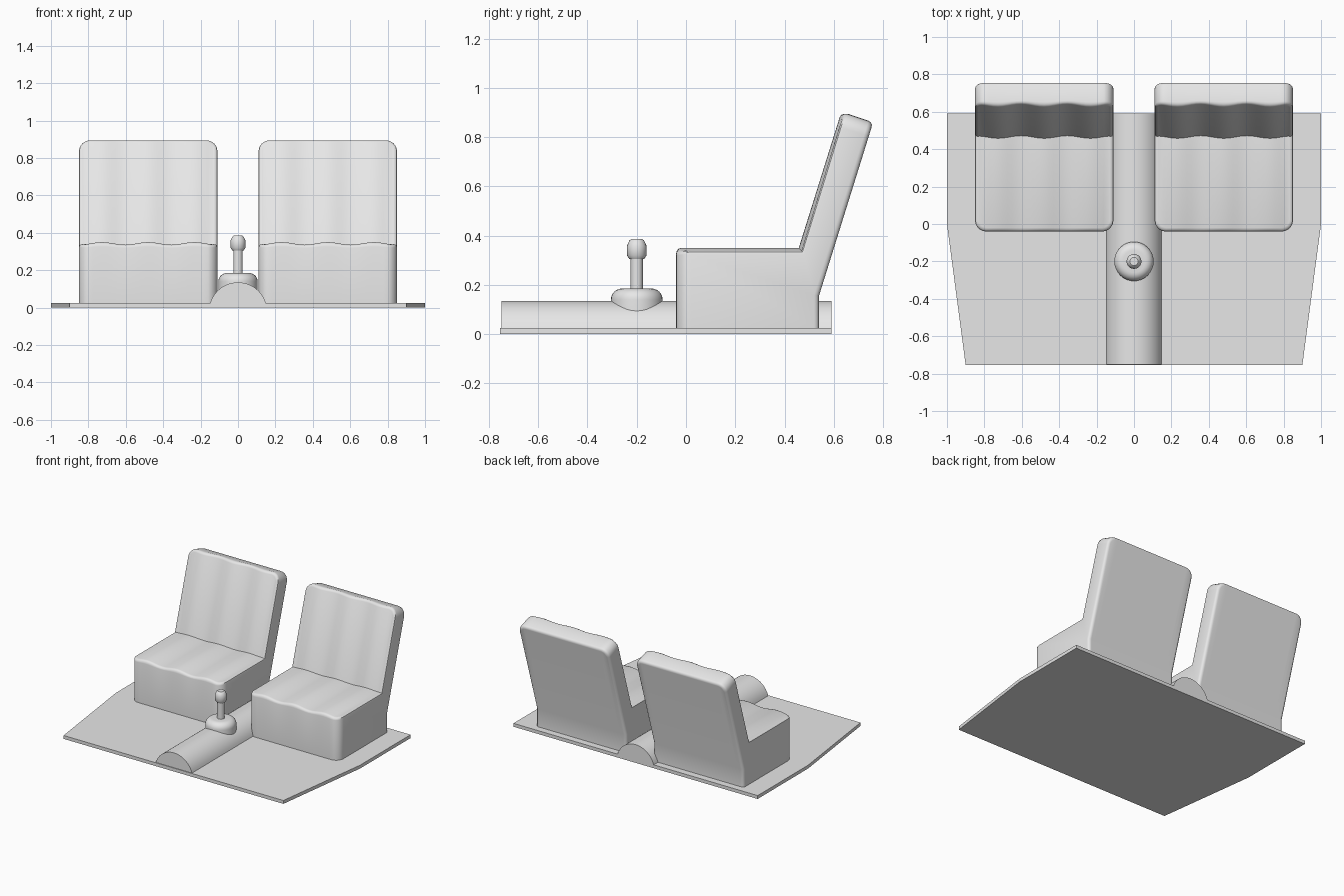
import bpy, bmesh, math
from mathutils import Vector

if "Cube" in bpy.data.objects:
    bpy.data.objects.remove(bpy.data.objects["Cube"])

grey = bpy.data.materials.new("plain_grey")
grey.use_nodes = True
grey.diffuse_color = (0.8, 0.8, 0.8, 1)
grey.node_tree.nodes["Principled BSDF"].inputs["Base Color"].default_value = (0.8, 0.8, 0.8, 1)

FLOOR_TOP = 0.025


def finish(bm, name, smooth=True):
    bmesh.ops.recalc_face_normals(bm, faces=bm.faces)
    mesh = bpy.data.meshes.new(name)
    bm.to_mesh(mesh)
    bm.free()
    mesh.materials.append(grey)
    obj = bpy.data.objects.new(name, mesh)
    bpy.context.collection.objects.link(obj)
    if smooth:
        bpy.ops.object.select_all(action="DESELECT")
        obj.select_set(True)
        bpy.context.view_layer.objects.active = obj
        bpy.ops.object.shade_smooth_by_angle(angle=math.radians(35))
    return obj


def prism(points, offset):
    """Solid made by sweeping a closed outline along an offset."""
    bm = bmesh.new()
    face = bm.faces.new([bm.verts.new(p) for p in points])
    swept = bmesh.ops.extrude_face_region(bm, geom=[face])["geom"]
    bmesh.ops.translate(bm, vec=offset, verts=[v for v in swept if isinstance(v, bmesh.types.BMVert)])
    bmesh.ops.recalc_face_normals(bm, faces=bm.faces)
    return bm


def lathe(name, profile, y, steps=32):
    """Turned part around a vertical axis at the given y."""
    bm = bmesh.new()
    verts = [bm.verts.new((r, y, z)) for r, z in profile]
    edges = [bm.edges.new(pair) for pair in zip(verts, verts[1:])]
    bmesh.ops.spin(bm, geom=verts + edges, cent=(0, y, 0), axis=(0, 0, 1),
                   angle=math.tau, steps=steps)
    bmesh.ops.remove_doubles(bm, verts=bm.verts, dist=0.0005)
    return finish(bm, name)


# Floor panel, tapering toward the front
outline = [(-0.9, -0.755), (0.9, -0.755), (1, 0), (1, 0.59), (-1, 0.59), (-1, 0)]
finish(prism([(x, y, 0) for x, y in outline], (0, 0, FLOOR_TOP)), "floor_panel", False)

# Rounded centre tunnel
radius, centre_z = 0.155, -0.02
start = math.asin((FLOOR_TOP - centre_z) / radius)
arc = [start + (math.pi - 2 * start) * i / 24 for i in range(25)]
finish(prism([(radius * math.cos(a), -0.75, centre_z + radius * math.sin(a)) for a in arc],
             (0, 1.34, 0)), "centre_tunnel")

# Gear lever: boot, shaft and knob
shoulder = [(0.06 + 0.045 * math.cos(a), 0.14 + 0.045 * math.sin(a))
            for a in [math.pi / 2 * i / 6 for i in range(7)]]
lathe("lever_boot", [(0, 0.05), (0.105, 0.05)] + shoulder + [(0, 0.185)], -0.2)
lathe("lever_shaft", [(0, 0.17), (0.025, 0.17), (0.025, 0.315), (0, 0.315)], -0.2, 20)
lathe("lever_knob", [(0, 0.305), (0.03, 0.305), (0.04, 0.32), (0.04, 0.358),
                     (0.03, 0.38), (0.022, 0.386), (0, 0.386)], -0.2, 20)

# Seats: one side outline swept across, rounded, then given padded ridges
WIDTH, SEAT_TOP, CREASE_Y = 0.74, 0.343, 0.465
side = [(-0.04, FLOOR_TOP), (-0.04, SEAT_TOP), (CREASE_Y, SEAT_TOP), (0.637, 0.9),
        (0.76, 0.86), (0.54, 0.155), (0.54, FLOOR_TOP)]
slope = Vector((0, 0.637 - CREASE_Y, 0.9 - SEAT_TOP)).normalized()
back_normal = Vector((0, slope.z, -slope.y))


def make_seat(name, centre_x):
    x0 = centre_x - WIDTH / 2
    bm = prism([(x0, y, z) for y, z in side], (WIDTH, 0, 0))

    # Large rounding on the cushion's front corners and the backrest's top corners
    def is_corner(e):
        a, b = (v.co for v in e.verts)
        return abs(a.x - b.x) < 0.001 and (max(a.y, b.y) < 0 or min(a.z, b.z) > 0.8)
    bmesh.ops.bevel(bm, geom=[e for e in bm.edges if is_corner(e)], offset=0.06,
                    segments=6, profile=0.5, affect="EDGES")

    # Small rounding on the remaining convex rims
    rims = [e for e in bm.edges if e.is_manifold and e.is_convex
            and e.calc_face_angle() > 0.6 and max(v.co.z for v in e.verts) > 0.03]
    bmesh.ops.bevel(bm, geom=rims, offset=0.02, segments=3, profile=0.5,
                    affect="EDGES", clamp_overlap=True)

    # Slice across the width, then push the padding into three soft ridges
    columns = 30
    for i in range(1, columns):
        geom = bm.verts[:] + bm.edges[:] + bm.faces[:]
        bmesh.ops.bisect_plane(bm, geom=geom, dist=0.0001, plane_no=(1, 0, 0),
                               plane_co=(x0 + WIDTH * i / columns, 0, 0))
    crease = Vector((0, CREASE_Y, SEAT_TOP))
    for v in bm.verts:
        wave = 0.014 * math.sin(3 * math.pi * (v.co.x - x0) / WIDTH) ** 2 - 0.007
        wave *= min(1, (WIDTH / 2 - abs(v.co.x - centre_x)) / 0.03)
        depth = abs((v.co - crease).dot(back_normal))
        on_back = max(0, 1 - depth / 0.04) if v.co.z > SEAT_TOP - 0.01 else 0
        on_seat = max(0, 1 - (SEAT_TOP - v.co.z) / 0.04) if v.co.y < CREASE_Y + 0.01 else 0
        if v.co.z > SEAT_TOP + 0.005:
            on_seat = 0
        v.co.y -= wave * on_back
        v.co.z += wave * on_seat
    return finish(bm, name)


for name, sign in (("left_seat", 1), ("right_seat", -1)):
    make_seat(name, 0.48 * sign)
